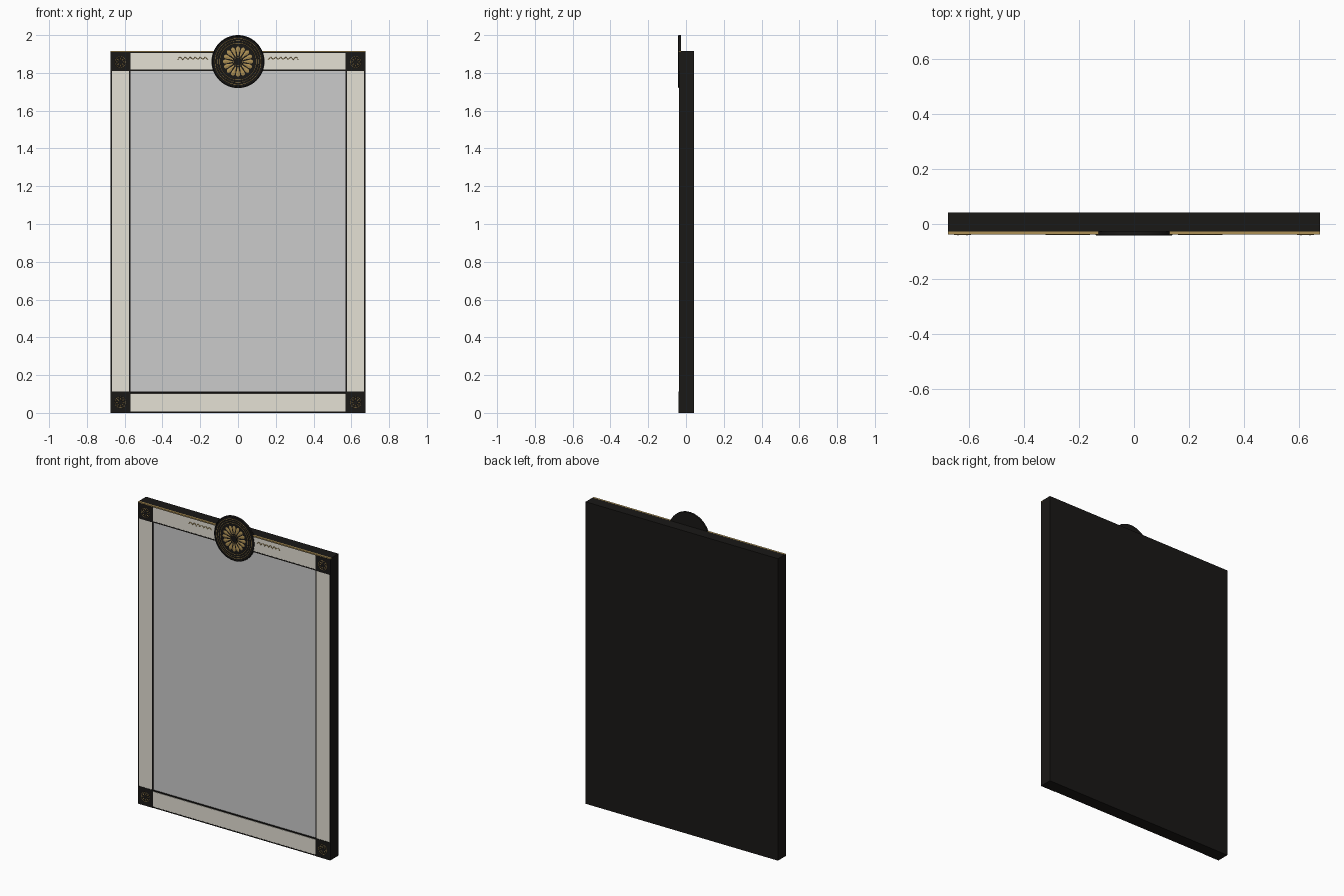
import bpy, bmesh, math
from mathutils import Matrix, Vector

if "Cube" in bpy.data.objects:
    bpy.data.objects.remove(bpy.data.objects["Cube"])


def material(name, rgb):
    m = bpy.data.materials.new(name)
    m.diffuse_color = (*rgb, 1)
    m.use_nodes = True
    m.node_tree.nodes["Principled BSDF"].inputs["Base Color"].default_value = m.diffuse_color
    return m


BLACK = material("black_lacquer", (0.010, 0.009, 0.008))
CREAM = material("cream_panel", (0.78, 0.75, 0.66))
GOLD = material("gold", (0.42, 0.28, 0.09))
MIRROR = material("mirror_glass", (0.55, 0.55, 0.55))

W, H, B = 0.675, 1.915, 0.105      # half width, height, border width
FACE, FRONT = -0.027, -0.042       # backing face, foremost plane
MED_Z, MED_R = 1.86, 0.14          # medallion centre height and radius


def finish(name, bm, mat, smooth=False):
    bmesh.ops.recalc_face_normals(bm, faces=bm.faces)
    me = bpy.data.meshes.new(name)
    bm.to_mesh(me)
    bm.free()
    ob = bpy.data.objects.new(name, me)
    bpy.context.collection.objects.link(ob)
    me.materials.append(mat)
    if smooth:
        bpy.context.view_layer.objects.active = ob
        ob.select_set(True)
        bpy.ops.object.shade_smooth_by_angle(angle=math.radians(35))
        ob.select_set(False)
    return ob


def box(name, x0, x1, y0, y1, z0, z1, mat):
    bm = bmesh.new()
    size = Matrix.Diagonal((x1 - x0, y1 - y0, z1 - z0, 1))
    mid = Matrix.Translation(((x0 + x1) / 2, (y0 + y1) / 2, (z0 + z1) / 2))
    bmesh.ops.create_cube(bm, size=1, matrix=mid @ size)
    return finish(name, bm, mat)


def disc(name, x, z, r, y0, y1, mat, n=64):
    bm = bmesh.new()
    m = Matrix.Translation((x, (y0 + y1) / 2, z)) @ Matrix.Rotation(math.pi / 2, 4, 'X')
    bmesh.ops.create_cone(bm, cap_ends=True, segments=n, radius1=r, radius2=r,
                          depth=y1 - y0, matrix=m)
    return finish(name, bm, mat, True)


def ring(name, x, z, r, t, y, mat, n=64):
    bpy.ops.mesh.primitive_torus_add(major_segments=n, minor_segments=6, major_radius=r,
                                     minor_radius=t, location=(x, y, z),
                                     rotation=(math.pi / 2, 0, 0))
    ob = bpy.context.object
    ob.name = name
    ob.data.materials.append(mat)
    bpy.ops.object.shade_smooth()
    ob.select_set(False)
    return ob


def petals(name, x, z, count, r0, r1, width, y0, y1, mat):
    """Flower of teardrop petals, each with a raised central rib."""
    bm = bmesh.new()
    shape = [(0, 0.25), (0.3, 0.5), (0.62, 0.95), (0.82, 0.95), (0.95, 0.55)]
    side = [(r0 + (r1 - r0) * u, width / 2 * v) for u, v in shape]
    outline = side + [(r1, 0)] + [(u, -v) for u, v in reversed(side)]
    for i in range(count):
        a = 2 * math.pi * i / count + math.pi / 2
        d, s = Vector((math.cos(a), 0, math.sin(a))), Vector((-math.sin(a), 0, math.cos(a)))
        base = [bm.verts.new(Vector((x, y1, z)) + d * u + s * v) for u, v in outline]
        crown = bm.verts.new(Vector((x, y0, z)) + d * (r0 + (r1 - r0) * 0.7))
        bm.faces.new(base)
        for j, v in enumerate(base):
            bm.faces.new((v, base[(j + 1) % len(base)], crown))
    return finish(name, bm, mat)


def garland(name, sign):
    """String of small scallops beside the medallion."""
    cu = bpy.data.curves.new(name, 'CURVE')
    cu.dimensions = '3D'
    cu.bevel_depth, cu.bevel_resolution = 0.002, 1
    n, steps, x0, x1 = 6, 8, 0.16, 0.32
    sp = cu.splines.new('POLY')
    sp.points.add(n * steps)
    for i in range(n * steps + 1):
        t = i / steps
        z = 1.869 + 0.013 * abs(math.sin(math.pi * t))
        sp.points[i].co = (sign * (x0 + (x1 - x0) * t / n), -0.0375, z, 1)
    ob = bpy.data.objects.new(name, cu)
    bpy.context.collection.objects.link(ob)
    cu.materials.append(GOLD)


# Backing slab and glass
box("backing_slab", -W, W, FACE, 0.042, 0, H, BLACK)
box("mirror_glass", -W + B, W - B, -0.031, FACE, B, H - B, MIRROR)

# Cream border panels
PAN = -0.036
e = 0.007
for side, s in (("left", -1), ("right", 1)):
    xs = sorted((s * (W - e), s * (W - B + e)))
    box(side + "_panel", *xs, PAN, FACE, B, H - B, CREAM)
for level, z0, z1 in (("bottom", e, B - e + 0.005), ("top", H - B + e, H - 0.008)):
    box(level + "_panel", -W + B, W - B, PAN, FACE, z0, z1, CREAM)

# Black edging strips and gold top line
for side, s in (("left", -1), ("right", 1)):
    for part, x in (("outer", W - e / 2), ("inner", W - B + e / 2)):
        box(f"{side}_{part}_trim", s * x - e / 2, s * x + e / 2, -0.037, FACE, B, H - B, BLACK)
for part, z in (("bottom_outer", e / 2), ("bottom_inner", B + e / 2),
                ("top_inner", H - B + e / 2), ("top_outer", H - e / 2 - 0.002)):
    box(part + "_trim", -W + B, W - B, -0.037, FACE, z - e / 2, z + e / 2, BLACK)
box("top_gold_line", -W, W, -0.0385, FACE, H - 0.005, H, GOLD)

# Corner blocks with rosettes
for sx in (-1, 1):
    for level, zc in (("bottom", B / 2 + 0.003), ("top", H - B / 2 - 0.005)):
        name = f"{level}_{'left' if sx < 0 else 'right'}_corner"
        x = sx * (W - B / 2)
        z0, z1 = (0, B + e) if level == "bottom" else (H - B, H - 0.005)
        box(name + "_block", x - B / 2, x + B / 2, -0.039, FACE, z0, z1, BLACK)
        ring(name + "_ring", x, zc, 0.029, 0.0012, -0.0392, GOLD, 32)
        petals(name + "_rosette", x, zc, 8, 0.007, 0.025, 0.009, -0.041, -0.038, GOLD)

# Medallion
disc("medallion_plate", 0, MED_Z, MED_R, -0.0395, FACE, BLACK)
ring("medallion_rim", 0, MED_Z, MED_R - 0.004, 0.0025, -0.0393, BLACK)
for i, (r, t) in enumerate(((0.122, 0.0016), (0.110, 0.0012), (0.097, 0.0016))):
    ring(f"medallion_gold_ring_{i + 1}", 0, MED_Z, r, t, -0.0397, GOLD)
petals("medallion_flower", 0, MED_Z, 16, 0.022, 0.084, 0.025, FRONT, -0.039, GOLD)
disc("medallion_centre", 0, MED_Z, 0.020, -0.0415, -0.039, BLACK, 32)
ring("medallion_centre_ring", 0, MED_Z, 0.023, 0.0012, -0.0405, GOLD, 32)

# Garlands
garland("left_garland", -1)
garland("right_garland", 1)
